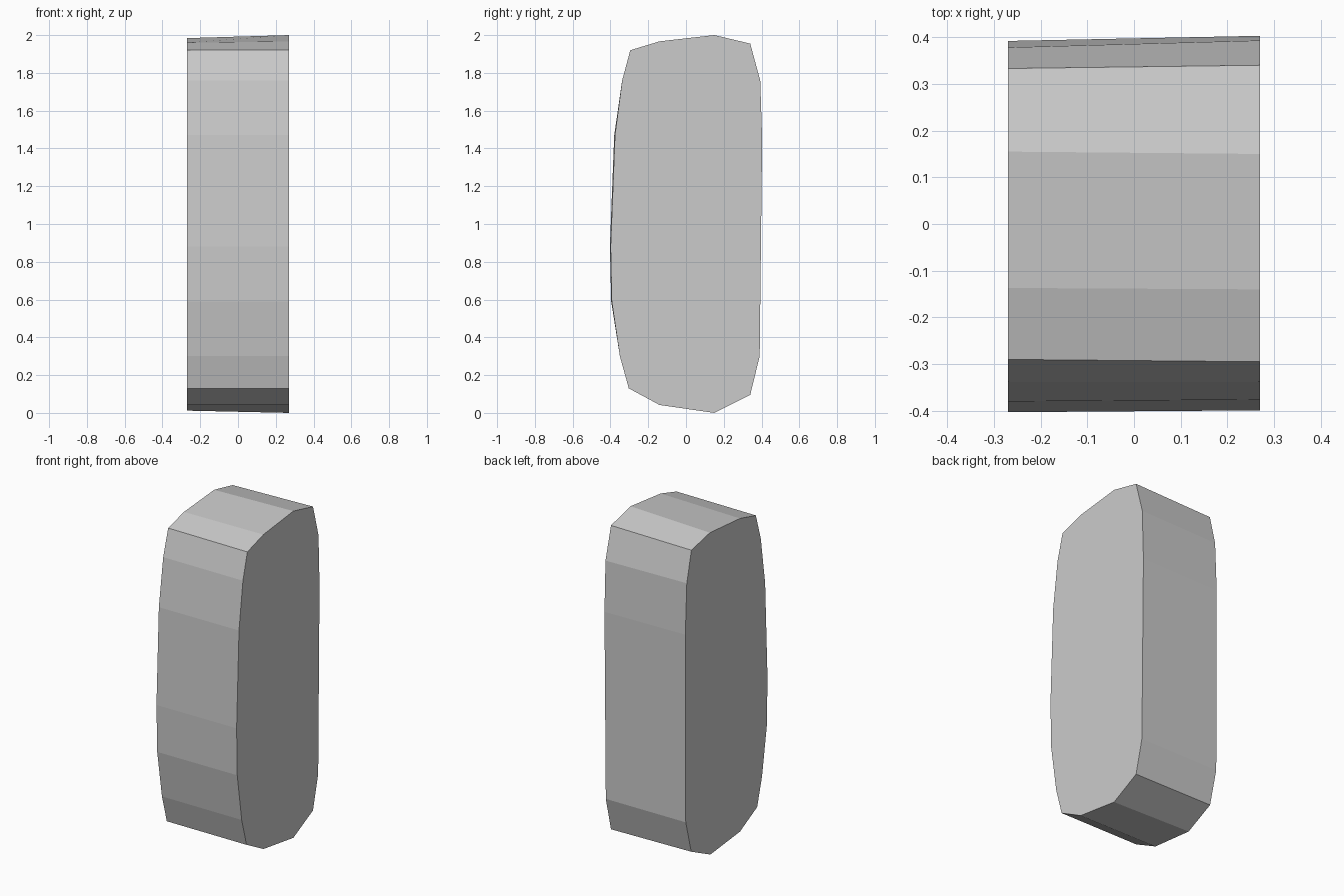
import bpy, bmesh

# Side outline (y, z) at the right end
right = [(0.15, 2.0), (0.34, 1.955), (0.393, 1.76), (0.403, 1.45),
         (0.39, 0.3), (0.34, 0.095), (0.15, 0.0), (-0.14, 0.042),
         (-0.303, 0.13), (-0.35, 0.3), (-0.393, 0.59), (-0.399, 0.88),
         (-0.376, 1.47), (-0.338, 1.76), (-0.295, 1.92), (-0.14, 1.967)]
# The left end is slightly slimmer at the back, top and bottom
left = [(0.155, 1.984), (0.333, 1.945), (0.378, 1.76), (0.392, 1.45),
        (0.388, 0.3), (0.335, 0.1), (0.15, 0.012), (-0.137, 0.043),
        (-0.303, 0.13), (-0.35, 0.3), (-0.396, 0.59), (-0.403, 0.88),
        (-0.38, 1.47), (-0.338, 1.76), (-0.29, 1.92), (-0.137, 1.96)]

# Rounded block: bridge the two outlines and cap the ends
bm = bmesh.new()
a = [bm.verts.new((-0.27, y, z)) for y, z in left]
b = [bm.verts.new((0.27, y, z)) for y, z in right]
bm.faces.new(a)
bm.faces.new(b)
n = len(a)
for i in range(n):
    j = (i + 1) % n
    bm.faces.new((a[i], a[j], b[j], b[i]))
bmesh.ops.recalc_face_normals(bm, faces=bm.faces)
mesh = bpy.data.meshes.new("rounded_block")
bm.to_mesh(mesh)
bm.free()
obj = bpy.data.objects.new("rounded_block", mesh)
bpy.context.collection.objects.link(obj)
